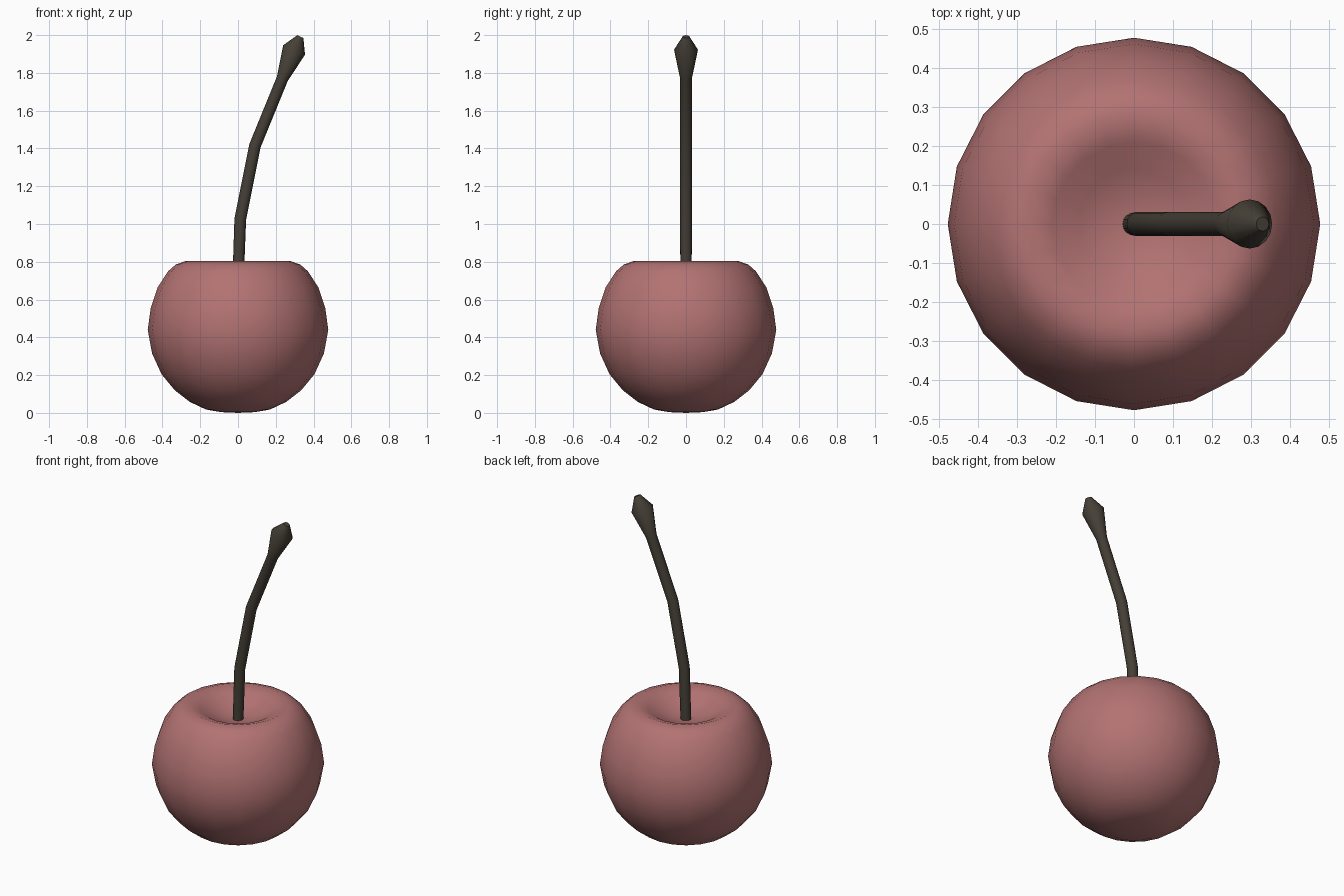
import bpy, bmesh
from math import sin, cos, pi, radians
from mathutils import Vector

if "Cube" in bpy.data.objects:
    bpy.data.objects.remove(bpy.data.objects["Cube"])


def material(name, color):
    m = bpy.data.materials.new(name)
    m.diffuse_color = color
    m.use_nodes = True
    m.node_tree.nodes["Principled BSDF"].inputs["Base Color"].default_value = m.diffuse_color
    return m


def skin_rings(name, rings, mat):
    """Join rings (lists of points; one point = pole) into a closed smooth surface."""
    bm = bmesh.new()
    loops = [[bm.verts.new(p) for p in ring] for ring in rings]
    for a, b in zip(loops, loops[1:]):
        n = max(len(a), len(b))
        for i in range(n):
            j = (i + 1) % n
            if len(a) == 1:
                bm.faces.new((a[0], b[j], b[i]))
            elif len(b) == 1:
                bm.faces.new((a[i], a[j], b[0]))
            else:
                bm.faces.new((a[i], a[j], b[j], b[i]))
    for end in (loops[0], loops[-1]):
        if len(end) > 2:
            bm.faces.new(end)
    bmesh.ops.recalc_face_normals(bm, faces=bm.faces)
    mesh = bpy.data.meshes.new(name)
    bm.to_mesh(mesh)
    bm.free()
    ob = bpy.data.objects.new(name, mesh)
    bpy.context.collection.objects.link(ob)
    mesh.materials.append(mat)
    bpy.ops.object.select_all(action='DESELECT')
    ob.select_set(True)
    bpy.context.view_layer.objects.active = ob
    bpy.ops.object.shade_smooth_by_angle(angle=radians(50))
    return ob


def ring(center, u, v, r, n):
    if r == 0:
        return [center]
    return [center + r * (cos(2 * pi * i / n) * u + sin(2 * pi * i / n) * v) for i in range(n)]


X, Y = Vector((1, 0, 0)), Vector((0, 1, 0))

# Fruit: turned profile (radius, height) with a dimple on top
profile = [(0, 0), (0.09, 0.004), (0.17, 0.018), (0.255, 0.058), (0.335, 0.12),
           (0.405, 0.205), (0.455, 0.315), (0.478, 0.44), (0.462, 0.555),
           (0.425, 0.665), (0.37, 0.75), (0.33, 0.785), (0.275, 0.805),
           (0.21, 0.782), (0.14, 0.742), (0.07, 0.72), (0, 0.712)]
skin_rings("fruit", [ring(Vector((0, 0, z)), X, Y, r, 20) for r, z in profile],
           material("red_skin", (0.45, 0.17, 0.17, 1)))

# Stem: bent round stalk with a swollen tip (x, z, radius)
path = [(0, 0.69, 0.03), (0.012, 1.025, 0.031), (0.09, 1.415, 0.031),
        (0.235, 1.77, 0.031), (0.297, 1.921, 0.063), (0.33, 1.992, 0.018)]
pts = [Vector((x, 0, z)) for x, z, r in path]
rings = []
for i, (p, (x, z, r)) in enumerate(zip(pts, path)):
    before = (p - pts[i - 1]).normalized() if i else Vector()
    after = (pts[i + 1] - p).normalized() if i + 1 < len(pts) else Vector()
    t = (before + after).normalized()
    rings.append(ring(p, Y.cross(t), Y, r, 16))
skin_rings("stem", rings, material("brown_stem", (0.06, 0.05, 0.037, 1)))
